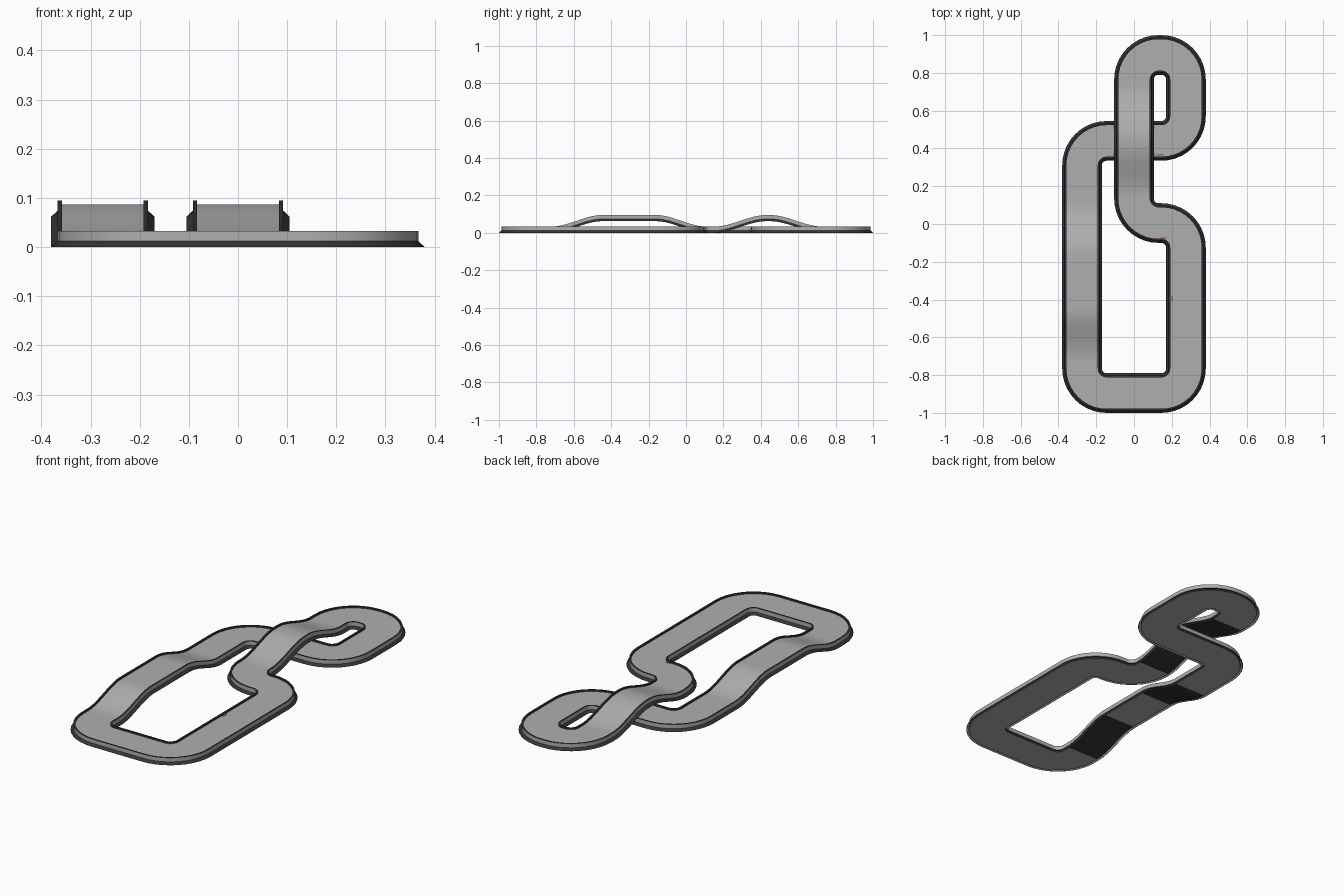
import bpy, bmesh, math
from mathutils import Vector

if "Cube" in bpy.data.objects:
    bpy.data.objects.remove(bpy.data.objects["Cube"])

def material(name, r, g=None, b=None):
    m = bpy.data.materials.new(name)
    m.diffuse_color = (r, r if g is None else g, r if b is None else b, 1)
    m.use_nodes = True
    m.node_tree.nodes["Principled BSDF"].inputs["Base Color"].default_value = m.diffuse_color
    return m

# Centre line of the single closed strip
corners = [Vector(p) for p in ((-.275, -.895), (.275, -.895), (.275, .005), (0, .005),
                               (0, .895), (.275, .895), (.275, .44), (-.275, .44))]
RADIUS, ARC, STEP, RISE = 0.13, 10, 0.02, 0.062

def smooth(a, b, y):
    t = min(1, max(0, (y - a) / (b - a)))
    return t * t * (3 - 2 * t)

def height(x, y):
    # Two legs arch upward: the long left leg and the crossing middle leg
    if abs(x + .275) < 1e-4:
        return RISE * smooth(-.72, -.45, y) * (1 - smooth(-.16, .11, y))
    if abs(x) < 1e-4:
        return RISE * smooth(.15, .43, y) * (1 - smooth(.45, .73, y))
    return 0

# Sample rounded corners and straight legs as (point, direction)
path = []
n = len(corners)
for i, c in enumerate(corners):
    d0 = (c - corners[i - 1]).normalized()
    d1 = (corners[(i + 1) % n] - c).normalized()
    centre = c - d0 * RADIUS + d1 * RADIUS
    for k in range(ARC + 1):
        a = math.pi / 2 * k / ARC
        path.append((centre - d1 * RADIUS * math.cos(a) + d0 * RADIUS * math.sin(a),
                     d0 * math.cos(a) + d1 * math.sin(a)))
    end = corners[(i + 1) % n] - d1 * RADIUS
    start = c + d1 * RADIUS
    if d1.y and abs(c.x - .275) > .01:
        count = int((end - start).length / STEP)
        for k in range(1, count):
            path.append((start.lerp(end, k / count), d1))

# Half cross-section: bottom panel, groove, foot flange, wall, lip, recessed top
half = [(.091, 0), (.091, .010), (.1035, 0), (.105, 0), (.092, .012), (.092, .033),
        (.083, .033), (.083, .025)]
GREY, DARK = 0, 1
colours = [DARK, GREY, DARK, DARK, GREY, DARK, DARK]
profile = half + [(-u, z) for u, z in reversed(half)]
face_colours = colours + [GREY] + colours[::-1] + [GREY]
BASE = len(profile) - 1

bm = bmesh.new()
rings = []
for p, d in path:
    side = Vector((d.y, -d.x))
    h = height(p.x, p.y)
    rings.append([bm.verts.new((p.x + side.x * u, p.y + side.y * u, z + h)) for u, z in profile])
for i, r in enumerate(rings):
    s = rings[(i + 1) % len(rings)]
    for j in range(len(profile)):
        k = (j + 1) % len(profile)
        f = bm.faces.new((r[j], r[k], s[k], s[j]))
        ramp = abs(r[j].co.z - s[j].co.z) > 1e-4
        f.material_index = DARK if j == BASE and ramp else face_colours[j]
bmesh.ops.recalc_face_normals(bm, faces=bm.faces)

mesh = bpy.data.meshes.new("looped_strip")
bm.to_mesh(mesh)
bm.free()
mesh.materials.append(material("mid grey", .43))
mesh.materials.append(material("charcoal", .035))
ob = bpy.data.objects.new("looped_strip", mesh)
bpy.context.collection.objects.link(ob)
bpy.context.view_layer.objects.active = ob
ob.select_set(True)
bpy.ops.object.shade_smooth_by_angle(angle=math.radians(20))

# Tiny red seam marks on the top surface
red = material("red", .5, .03, .02)
for x, y, sx, sy in ((.14, .365, .04, .005), (.2, -.395, .005, .03), (.155, -.075, .03, .005)):
    bpy.ops.mesh.primitive_cube_add(size=1, location=(x, y, .025))
    mark = bpy.context.object
    mark.name = "seam_mark"
    mark.scale = (sx, sy, .002)
    mark.data.materials.append(red)
